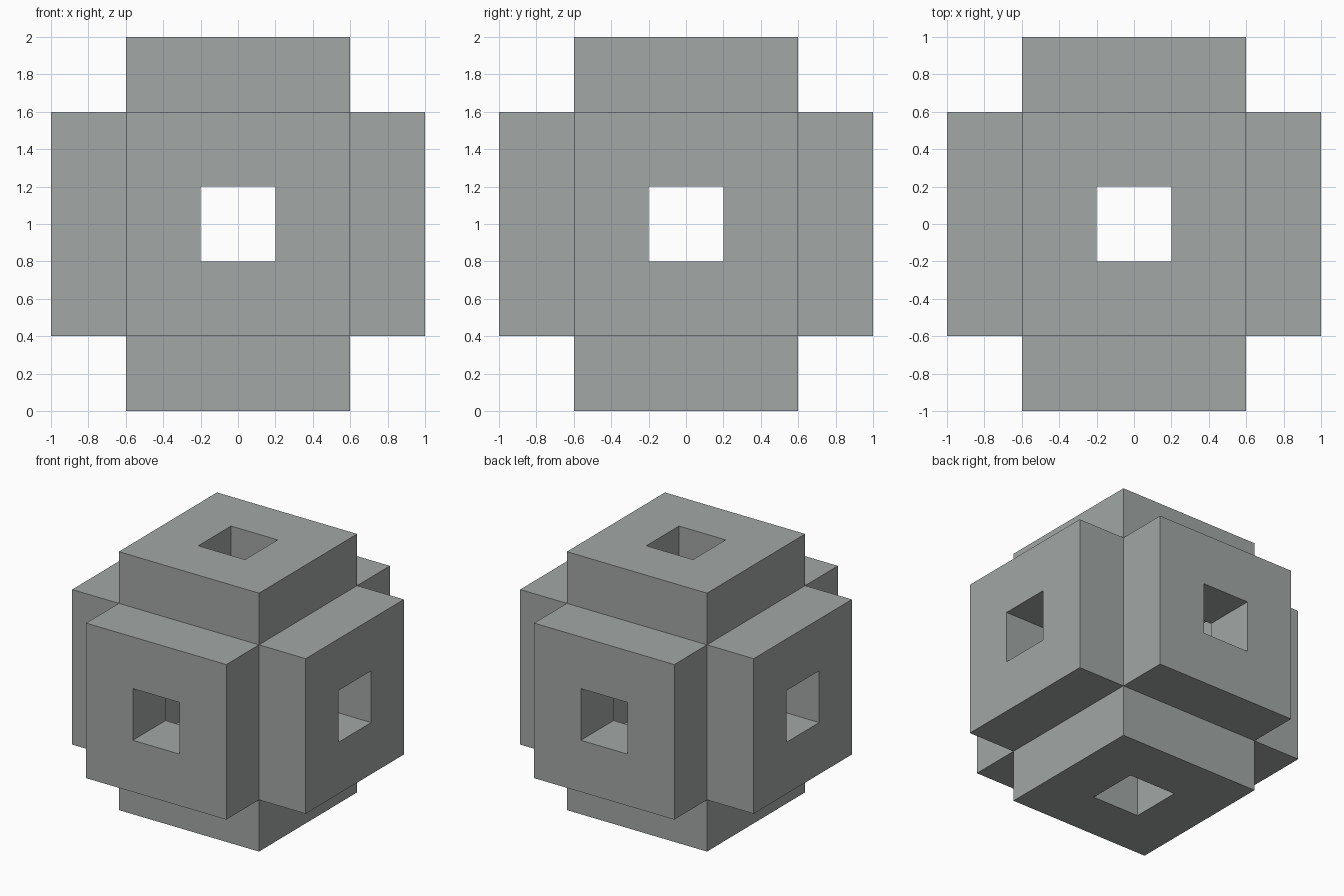
import bpy
import bmesh
from math import pi
from mathutils import Matrix, Vector

if "Cube" in bpy.data.objects:
    bpy.data.objects.remove(bpy.data.objects["Cube"])

CENTRE = Vector((0, 0, 1))
CORNERS = [(-1, -1), (1, -1), (1, 1), (-1, 1)]

# Dark greenish grey shared by all plates
grey = bpy.data.materials.new("dark_grey")
grey.diffuse_color = (0.36, 0.39, 0.38, 1)
grey.use_nodes = True
grey.node_tree.nodes["Principled BSDF"].inputs["Base Color"].default_value = grey.diffuse_color


def plate(name, rotation):
    """Square plate with a square hole, its outer face 1 unit from the centre."""
    bm = bmesh.new()

    def ring(half, z):
        return [bm.verts.new((x * half, y * half, z)) for x, y in CORNERS]

    # Cross-section loop: outer bottom, outer top, inner top, inner bottom
    rings = [ring(0.6, 0.6), ring(0.6, 1.0), ring(0.2, 1.0), ring(0.2, 0.6)]
    for k in range(4):
        a, b = rings[k], rings[(k + 1) % 4]
        for i in range(4):
            j = (i + 1) % 4
            bm.faces.new((a[i], a[j], b[j], b[i]))
    bm.transform(Matrix.Translation(CENTRE) @ rotation)
    bmesh.ops.recalc_face_normals(bm, faces=bm.faces)
    mesh = bpy.data.meshes.new(name)
    bm.to_mesh(mesh)
    bm.free()
    mesh.materials.append(grey)
    bpy.context.collection.objects.link(bpy.data.objects.new(name, mesh))


# Six plates meet at their edges around a hollow cubic core
for name, angle, axis in [
    ("top_plate", 0, 'X'),
    ("bottom_plate", pi, 'X'),
    ("front_plate", pi / 2, 'X'),
    ("back_plate", -pi / 2, 'X'),
    ("right_plate", pi / 2, 'Y'),
    ("left_plate", -pi / 2, 'Y'),
]:
    plate(name, Matrix.Rotation(angle, 4, axis))
